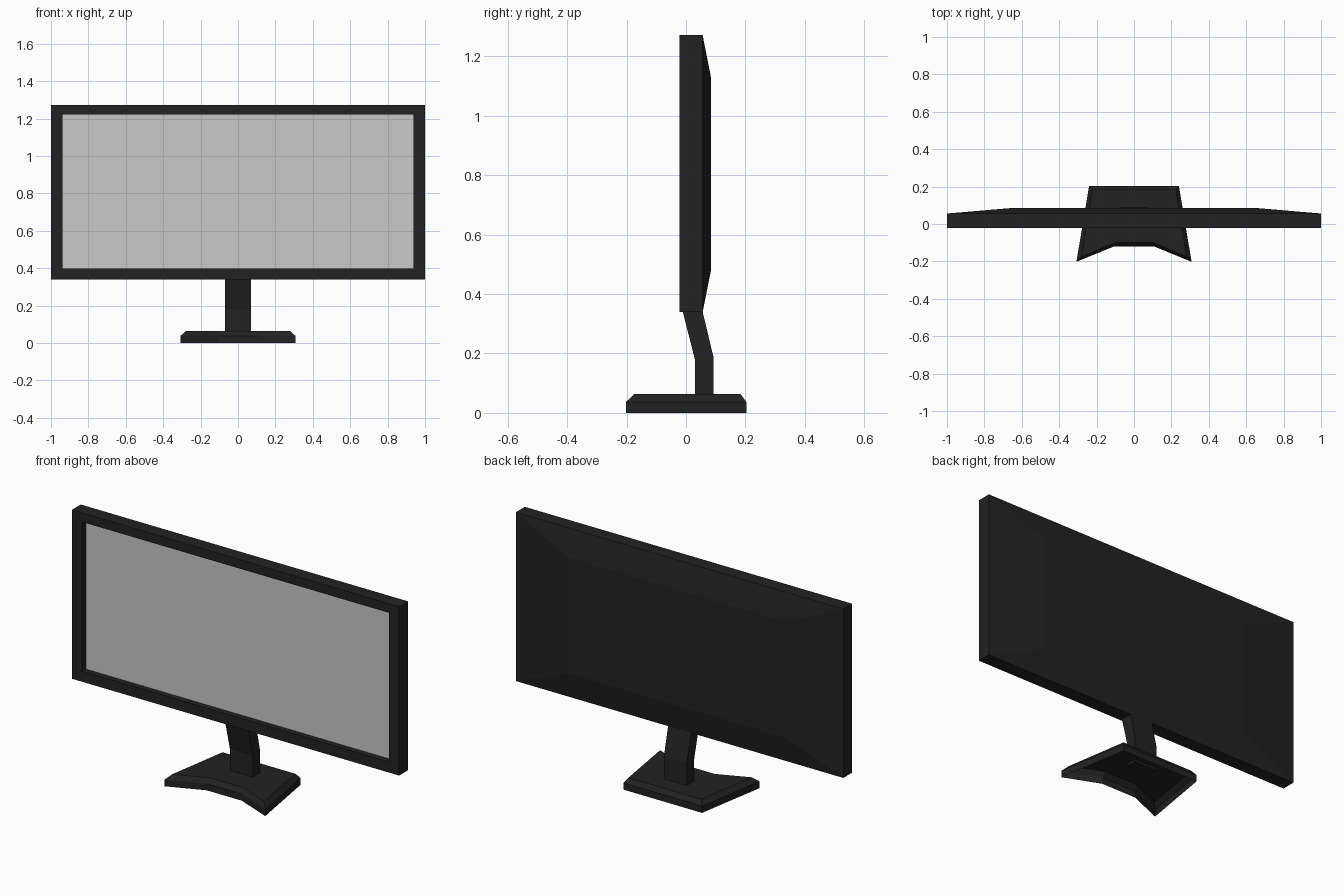
import bpy
import bmesh

cube = bpy.data.objects.get("Cube")
if cube:
    bpy.data.objects.remove(cube, do_unlink=True)


def make_material(name, grey):
    mat = bpy.data.materials.new(name)
    mat.use_nodes = True
    colour = (grey, grey, grey, 1.0)
    mat.diffuse_color = colour
    mat.node_tree.nodes["Principled BSDF"].inputs["Base Color"].default_value = colour
    return mat


black = make_material("black plastic", 0.016)
grey = make_material("screen grey", 0.58)


def loft(name, rings, mat, cap_first=False, cap_last=False):
    """Skin a list of equal-length closed rings, with optional end caps."""
    bm = bmesh.new()
    loops = [[bm.verts.new(p) for p in ring] for ring in rings]
    for a, b in zip(loops, loops[1:]):
        for i in range(len(a)):
            j = (i + 1) % len(a)
            bm.faces.new((a[i], a[j], b[j], b[i]))
    if cap_first:
        bm.faces.new(loops[0][::-1])
    if cap_last:
        bm.faces.new(loops[-1])
    mesh = bpy.data.meshes.new(name)
    bm.to_mesh(mesh)
    bm.free()
    mesh.materials.append(mat)
    obj = bpy.data.objects.new(name, mesh)
    bpy.context.collection.objects.link(obj)
    return obj


def upright_rect(hx, z0, z1, y):
    return [(hx, y, z0), (-hx, y, z0), (-hx, y, z1), (hx, y, z1)]


def mirrored_outline(half, z):
    """Full outline, counter-clockwise, from its +x half listed front to back."""
    return [(x, y, z) for x, y in half] + [(-x, y, z) for x, y in reversed(half)]


# Display housing: recessed bezel, straight sides, tapered back
BOTTOM, TOP = 0.34, 1.272
SCREEN = (0.937, 0.398, 1.222)
RECESS_Y, FRONT_Y = 0.01, -0.022
loft("display_housing", [
    upright_rect(*SCREEN, RECESS_Y),
    upright_rect(*SCREEN, FRONT_Y),
    upright_rect(1.0, BOTTOM, TOP, FRONT_Y),
    upright_rect(1.0, BOTTOM, TOP, 0.056),
    upright_rect(0.66, 0.485, 1.125, 0.085),
], black, cap_last=True)

# Screen panel at the bottom of the recess
loft("screen", [upright_rect(*SCREEN, RECESS_Y)], grey, cap_first=True)

# Neck: bent side profile swept across its width
profile = [(0.03, 0.05), (0.092, 0.05), (0.092, 0.19), (0.055, 0.345),
           (0.045, 0.39), (-0.005, 0.39), (-0.012, 0.345), (0.03, 0.18)]
loft("neck", [[(x, y, z) for y, z in profile] for x in (-0.07, 0.07)],
     black, cap_first=True, cap_last=True)

# Base: hollow shell with a notched front and a bevelled top edge
outer = [(0.107, -0.12), (0.308, -0.202), (0.24, 0.203)]
inner = [(0.104, -0.1), (0.28, -0.174), (0.223, 0.184)]
loft("base", [
    mirrored_outline(outer, 0.0),
    mirrored_outline(outer, 0.037),
    mirrored_outline(inner, 0.063),
], black, cap_last=True)
